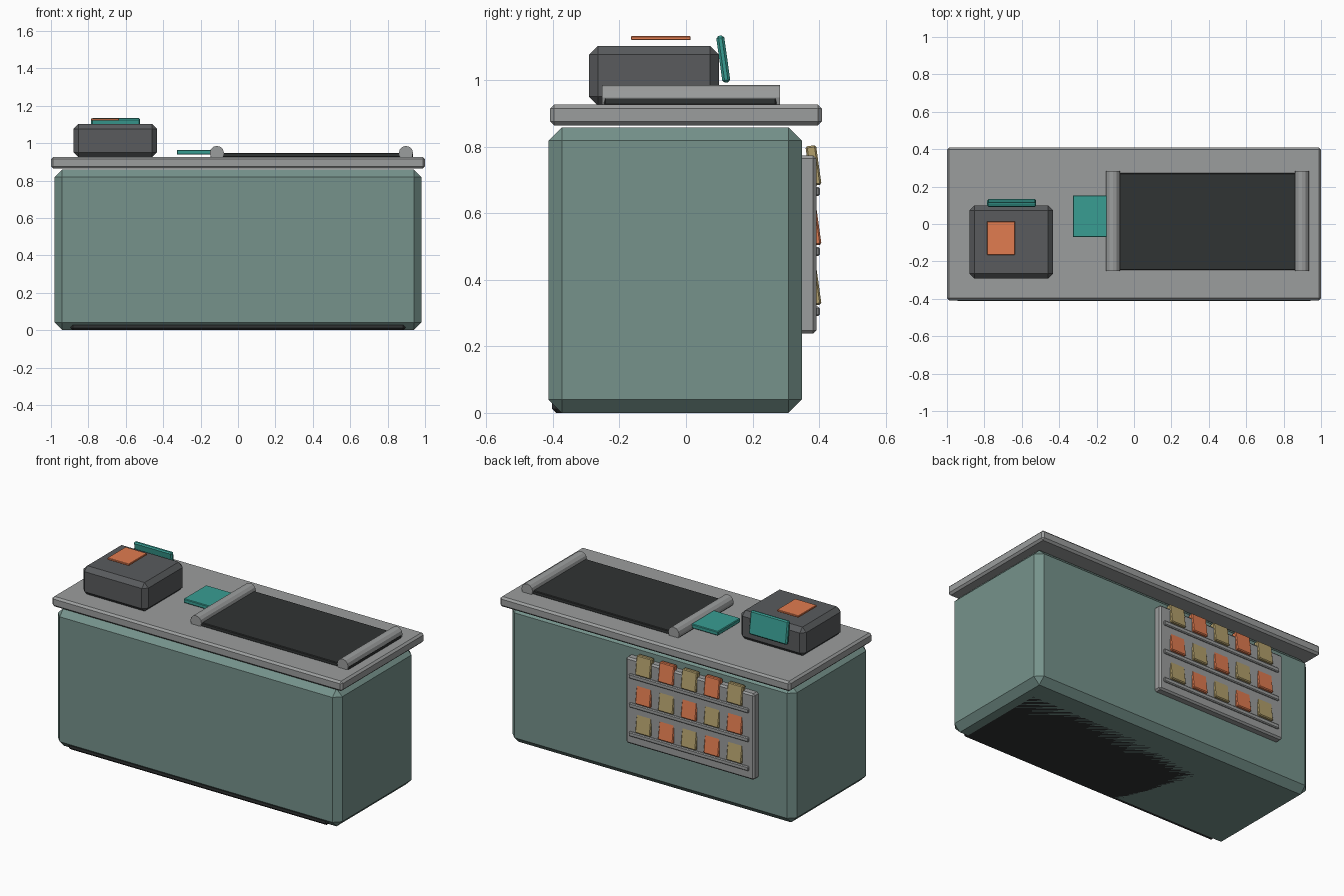
import bpy
from math import radians

if "Cube" in bpy.data.objects:
    bpy.data.objects.remove(bpy.data.objects["Cube"])


def mat(name, r, g, b):
    m = bpy.data.materials.new(name)
    m.diffuse_color = (r, g, b, 1)
    m.use_nodes = True
    m.node_tree.nodes["Principled BSDF"].inputs["Base Color"].default_value = m.diffuse_color
    return m


GREEN = mat("sage", 0.18, 0.29, 0.26)
DARK = mat("charcoal", 0.10, 0.105, 0.11)
BLACK = mat("rubber", 0.03, 0.033, 0.033)
STEEL = mat("steel", 0.33, 0.34, 0.34)
TEAL = mat("teal", 0.04, 0.34, 0.29)
ORANGE = mat("orange", 0.75, 0.2, 0.08)
TAN = mat("tan", 0.45, 0.35, 0.15)


def finish(ob, name, m, bevel=0.0):
    ob.name = name
    ob.data.materials.append(m)
    if bevel:
        mod = ob.modifiers.new("chamfer", 'BEVEL')
        mod.width, mod.segments = bevel, 1
    return ob


def box(name, x, y, z, m, bevel=0.0, tilt=0.0):
    """Chamfered box from (min, max) ranges, tilted about x."""
    loc = [(a + b) / 2 for a, b in (x, y, z)]
    size = [b - a for a, b in (x, y, z)]
    bpy.ops.mesh.primitive_cube_add(size=1, location=loc)
    ob = bpy.context.object
    for v in ob.data.vertices:
        v.co = [c * s for c, s in zip(v.co, size)]
    ob.rotation_euler.x = radians(tilt)
    return finish(ob, name, m, bevel)


# Cabinet, plinth and worktop
box("cabinet", (-0.98, 0.98), (-0.413, 0.348), (0, 0.858), GREEN, 0.04)
box("plinth", (-0.895, 0.895), (-0.402, 0.2), (0.0, 0.04), BLACK, 0.012)
box("worktop", (-1, 1), (-0.408, 0.409), (0.864, 0.926), STEEL, 0.012)

# Conveyor belt with a roller at each end
box("belt", (-0.147, 0.936), (-0.246, 0.272), (0.924, 0.948), BLACK, 0.004)
for side, x in (("left", -0.113), ("right", 0.898)):
    bpy.ops.mesh.primitive_cylinder_add(
        vertices=12, radius=0.038, depth=0.535,
        location=(x, 0.015, 0.947), rotation=(radians(90), 0, 0))
    finish(bpy.context.object, side + "_roller", STEEL)

# Scanner plate
box("scanner_plate", (-0.327, -0.107), (-0.07, 0.153), (0.938, 0.964), TEAL, 0.004)

# Till with keypad and tilted screen
box("till", (-0.88, -0.432), (-0.292, 0.099), (0.924, 1.103), DARK, 0.027)
box("keypad", (-0.785, -0.637), (-0.165, 0.014), (1.12, 1.132), ORANGE, 0.002)
box("till_screen", (-0.785, -0.523), (0.1, 0.124), (0.992, 1.134), TEAL, 0.007, 8)

# Rear display rack with three ledges of packs
box("rack_panel", (-0.742, 0.142), (0.335, 0.392), (0.238, 0.774), STEEL, 0.01)
for row in range(3):
    z = 0.743 - row * 0.18
    box(f"rack_ledge_{row}", (-0.71, 0.115), (0.37, 0.402),
        (z - 0.092, z - 0.064), STEEL, 0.005)
    for col in range(5):
        x = -0.298 + (col - 2) * 0.157
        box(f"pack_{row}_{col}", (x - 0.052, x + 0.052), (0.367, 0.399),
            (z - 0.06, z + 0.06), ORANGE if (row + col) % 2 else TAN, 0.005, 8)
